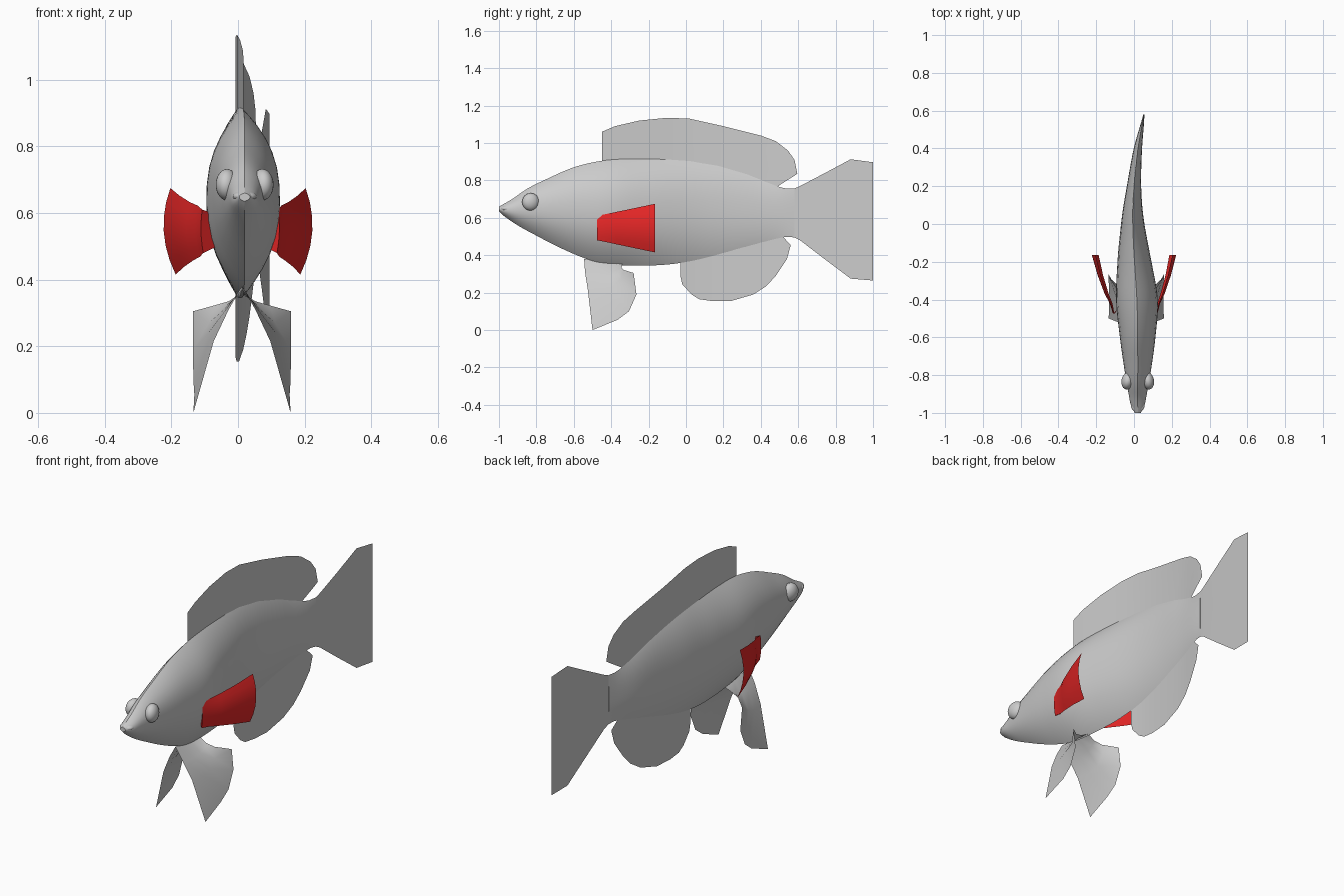
import bpy, math
from mathutils import Vector

if "Cube" in bpy.data.objects:
    bpy.data.objects.remove(bpy.data.objects["Cube"])


def curve(points):
    """Smooth function through (y, value) points."""
    def slope(i):
        a, b = points[max(i - 1, 0)], points[min(i + 1, len(points) - 1)]
        return (b[1] - a[1]) / (b[0] - a[0])

    def f(y):
        i = 0
        while i < len(points) - 2 and y > points[i + 1][0]:
            i += 1
        (y0, a), (y1, b) = points[i], points[i + 1]
        h = y1 - y0
        t = (y - y0) / h
        return ((2*t**3 - 3*t*t + 1) * a + (t**3 - 2*t*t + t) * h * slope(i)
                + (3*t*t - 2*t**3) * b + (t**3 - t*t) * h * slope(i + 1))
    return f


# Body outline curves along the length
spine = curve([(-1, .02), (-.45, .017), (-.1, -.003), (.1, -.006), (.38, .018), (.6, .055), (1, .095)])
top = curve([(-1, .66), (-.93, .70), (-.85, .755), (-.75, .805), (-.6, .87), (-.45, .905), (-.3, .915),
             (-.1, .912), (.1, .893), (.3, .842), (.45, .783), (.53, .757), (.58, .757)])
bottom = curve([(-1, .635), (-.98, .615), (-.9, .56), (-.8, .505), (-.7, .453), (-.6, .407), (-.5, .37),
                (-.4, .35), (-.2, .345), (-.05, .356), (.1, .385), (.3, .44), (.45, .48), (.53, .498), (.58, .497)])
width = curve([(-1, .016), (-.96, .036), (-.9, .048), (-.8, .066), (-.6, .094), (-.4, .11), (-.2, .09),
               (0, .062), (.2, .038), (.4, .022), (.5, .012), (.58, .003)])


def mesh_object(name, verts, faces, mat=None, angle=40):
    me = bpy.data.meshes.new(name)
    me.from_pydata(verts, [], faces)
    ob = bpy.data.objects.new(name, me)
    bpy.context.collection.objects.link(ob)
    if mat:
        me.materials.append(mat)
    smooth(ob, angle)
    return ob


def smooth(ob, angle=40):
    bpy.ops.object.select_all(action='DESELECT')
    ob.select_set(True)
    bpy.context.view_layer.objects.active = ob
    bpy.ops.object.shade_smooth_by_angle(angle=math.radians(angle))


def grid(name, rows, mat=None):
    """Thin sheet through equal-length rows of 3D points."""
    n = len(rows[0])
    verts = [p for r in rows for p in r]
    faces = [(r*n + i, r*n + i + 1, r*n + n + i + 1, r*n + n + i)
             for r in range(len(rows) - 1) for i in range(n - 1)]
    return mesh_object(name, verts, faces, mat)


def spine_fin(name, inner, outer, steps=6):
    """Median fin that follows the bend of the spine."""
    rows = []
    for k in range(steps + 1):
        row = []
        for a, b in zip(inner, outer):
            y, z = Vector(a).lerp(Vector(b), k / steps)
            row.append((spine(y), y, z))
        rows.append(row)
    return grid(name, rows)


# Body: pointed-oval sections lofted from snout to tail root
N, M = 32, 56
verts, faces = [], []
for j in range(M + 1):
    y = -1 + 1.58 * (j / M) ** 1.3
    zt, zb, w = top(y), bottom(y), width(y)
    for i in range(N):
        a = 2 * math.pi * i / N
        t = math.sin(a)
        bulge = 1 - abs(t) ** (2.6 if t > 0 else 2.2)
        verts.append((spine(y) + math.copysign(w * bulge, math.cos(a)), y,
                      (zt + zb) / 2 + t * (zt - zb) / 2))
for j in range(M):
    for i in range(N):
        k = (i + 1) % N
        faces.append((j*N + i, j*N + k, j*N + N + k, j*N + N + i))
faces += [tuple(range(N))[::-1], tuple(range(M*N, M*N + N))]
mesh_object("body", verts, faces)


def ellipsoid(name, loc, scale, rot=0):
    bpy.ops.mesh.primitive_uv_sphere_add(segments=24, ring_count=14, location=loc, rotation=(0, 0, rot))
    ob = bpy.context.object
    ob.name = name
    ob.scale = scale
    smooth(ob, 60)


# Eyes and lip
for side, label in ((-1, "left"), (1, "right")):
    ellipsoid("eye_" + label, (.02 + side * .053, -.83, .685), (.033, .047, .047), side * .2)
ellipsoid("upper_lip", (.02, -.962, .65), (.036, .034, .017))

# Dorsal fin
d_out = [(-.45, 1.06), (-.38, 1.09), (-.25, 1.12), (-.1, 1.135), (.02, 1.13), (.2, 1.09), (.4, 1.04),
         (.48, 1.01), (.545, .96), (.58, .91), (.595, .835)]
d_y = [-.45, -.38, -.25, -.1, .02, .17, .32, .38, .42, .44, .46]
spine_fin("dorsal_fin", [(y, top(y) - .03) for y in d_y], d_out)

# Anal fin
a_out = [(-.03, .29), (-.02, .245), (.03, .19), (.07, .165), (.14, .155), (.24, .155), (.36, .19),
         (.43, .235), (.48, .29), (.54, .38), (.56, .455)]
a_y = [-.03, -.01, .04, .09, .15, .23, .32, .38, .42, .46, .5]
spine_fin("anal_fin", [(y, bottom(y) + .025) for y in a_y], a_out)

# Tail fin
spine_fin("tail_fin", [(.5, .52), (.54, .5), (.58, .495), (.61, .48), (.74, .38), (.88, .275), (1, .265)],
          [(.5, .74), (.54, .757), (.58, .757), (.61, .77), (.74, .838), (.88, .913), (1, .897)], 2)

# Paired fins
red = bpy.data.materials.new("red_fin")
red.diffuse_color = (.8, .02, .02, 1)
red.use_nodes = True
red.node_tree.nodes["Principled BSDF"].inputs["Base Color"].default_value = red.diffuse_color
pelvic = [
    [(0, -.545, .38), (0, -.48, .37), (0, -.42, .365), (0, -.37, .36), (0, -.34, .355)],
    [(.04, -.54, .31), (.052, -.47, .305), (.054, -.41, .31), (.05, -.37, .32), (.04, -.345, .335)],
    [(.085, -.525, .215), (.1, -.45, .215), (.105, -.395, .235), (.1, -.35, .27), (.085, -.335, .322)],
    [(.146, -.5, 0), (.143, -.365, .055), (.146, -.305, .10), (.147, -.265, .19), (.147, -.28, .305)]]
pectoral = [(.07, -.43, .50, .595), (.112, -.475, .48, .61), (.122, -.42, .469, .622),
            (.142, -.37, .458, .632), (.172, -.27, .437, .653), (.195, -.165, .415, .675)]
for side, label in ((-1, "left"), (1, "right")):
    grid("pelvic_fin_" + label,
         [[(.012 + side * x, y, z) for x, y, z in row] for row in pelvic])
    rows = []
    for k, (x, y, z0, z1) in enumerate(pectoral):
        row = []
        for i in range(7):
            t = i / 6
            bow = (.028 * (1 - (2*t - 1) ** 2) + .016 * (t - .5)) * k / 5
            cx = .008 * (1 - k / 5)
            row.append((cx + side * (x + bow), y, z0 + (z1 - z0) * t))
        rows.append(row)
    grid("pectoral_fin_" + label, rows, red)
